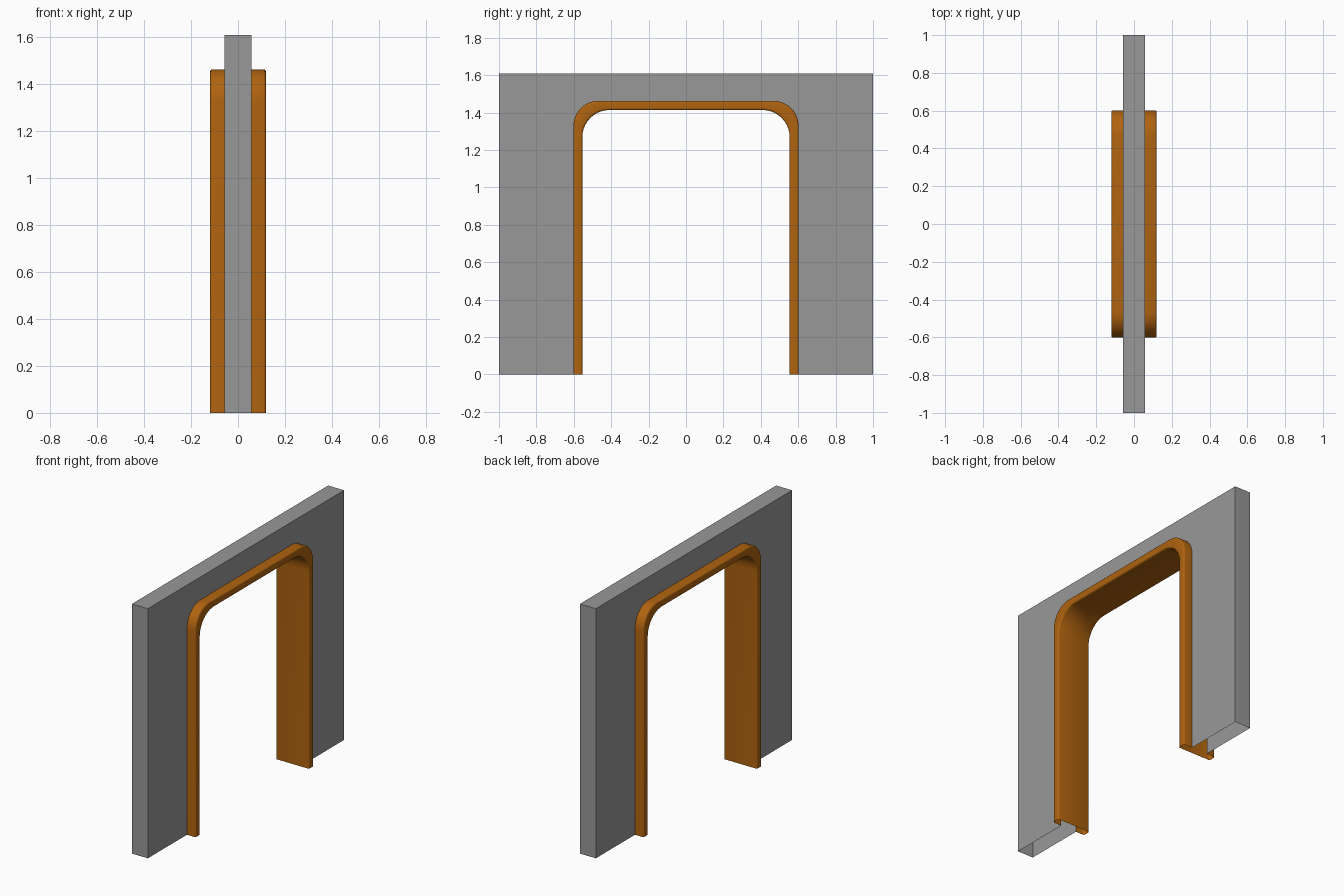
import bpy, bmesh, math

if "Cube" in bpy.data.objects:
    bpy.data.objects.remove(bpy.data.objects["Cube"])

SEG = 10           # segments per rounded corner
WX, FX = 0.057, 0.119   # half depths of wall and frame


def arch(hw, top, r):
    """Upside-down U as (y, z) points with rounded corners."""
    pts = [(-hw, 0.0)]
    for cy, start in ((-hw + r, math.pi), (hw - r, math.pi / 2)):
        for i in range(SEG + 1):
            a = start - math.pi / 2 * i / SEG
            pts.append((cy + r * math.cos(a), top - r + r * math.sin(a)))
    return pts + [(hw, 0.0)]


OUTER = arch(0.602, 1.463, 0.135)
INNER = arch(0.554, 1.414, 0.145)


def sweep(bm, profile):
    """Loft (x, t) profile along the arch; t runs from outer 0 to inner 1."""
    rows = []
    for x, t in profile:
        rows.append([bm.verts.new((x, o[0] + (i[0] - o[0]) * t, o[1] + (i[1] - o[1]) * t))
                     for o, i in zip(OUTER, INNER)])
    for a, b in zip(rows, rows[1:]):
        for k in range(len(a) - 1):
            bm.faces.new((a[k], b[k], b[k + 1], a[k + 1]))


def finish(bm, name, color):
    mesh = bpy.data.meshes.new(name)
    bm.to_mesh(mesh)
    bm.free()
    ob = bpy.data.objects.new(name, mesh)
    bpy.context.collection.objects.link(ob)
    bpy.ops.object.select_all(action='DESELECT')
    ob.select_set(True)
    bpy.context.view_layer.objects.active = ob
    bpy.ops.object.shade_smooth_by_angle(angle=math.radians(35))
    mat = bpy.data.materials.new(name + "_paint")
    mat.diffuse_color = color
    mat.use_nodes = True
    mat.node_tree.nodes["Principled BSDF"].inputs["Base Color"].default_value = mat.diffuse_color
    mesh.materials.append(mat)


# wall with arched opening, hollow, open underneath and behind the frame
bm = bmesh.new()
rims = []
for x in (-WX, WX):
    row = [bm.verts.new((x, y, z)) for y, z in OUTER]
    rim = [bm.verts.new((x, y, z)) for y, z in ((1, 0), (1, 1.61), (-1, 1.61), (-1, 0))]
    bm.faces.new(row + rim)
    rims.append(rim)
for k in range(3):
    bm.faces.new((rims[0][k], rims[1][k], rims[1][k + 1], rims[0][k + 1]))
bmesh.ops.recalc_face_normals(bm, faces=bm.faces)
finish(bm, "wall", (0.314, 0.314, 0.314, 1))

# door frame: channel profile with rounded lips
b = 0.009
half = [(WX, 0), (FX - b, 0)]
for i in range(1, 4):
    a = math.pi / 2 * i / 3
    half.append((FX - b + b * math.sin(a), 0.2 * (1 - math.cos(a))))
for i in range(4):
    a = math.pi / 2 * i / 3
    half.append((FX - b + b * math.cos(a), 0.8 + 0.2 * math.sin(a)))
profile = half + [(-x, t) for x, t in reversed(half)]
bm = bmesh.new()
sweep(bm, profile)
bmesh.ops.recalc_face_normals(bm, faces=bm.faces)
finish(bm, "door_frame", (0.43, 0.125, 0.005, 1))
